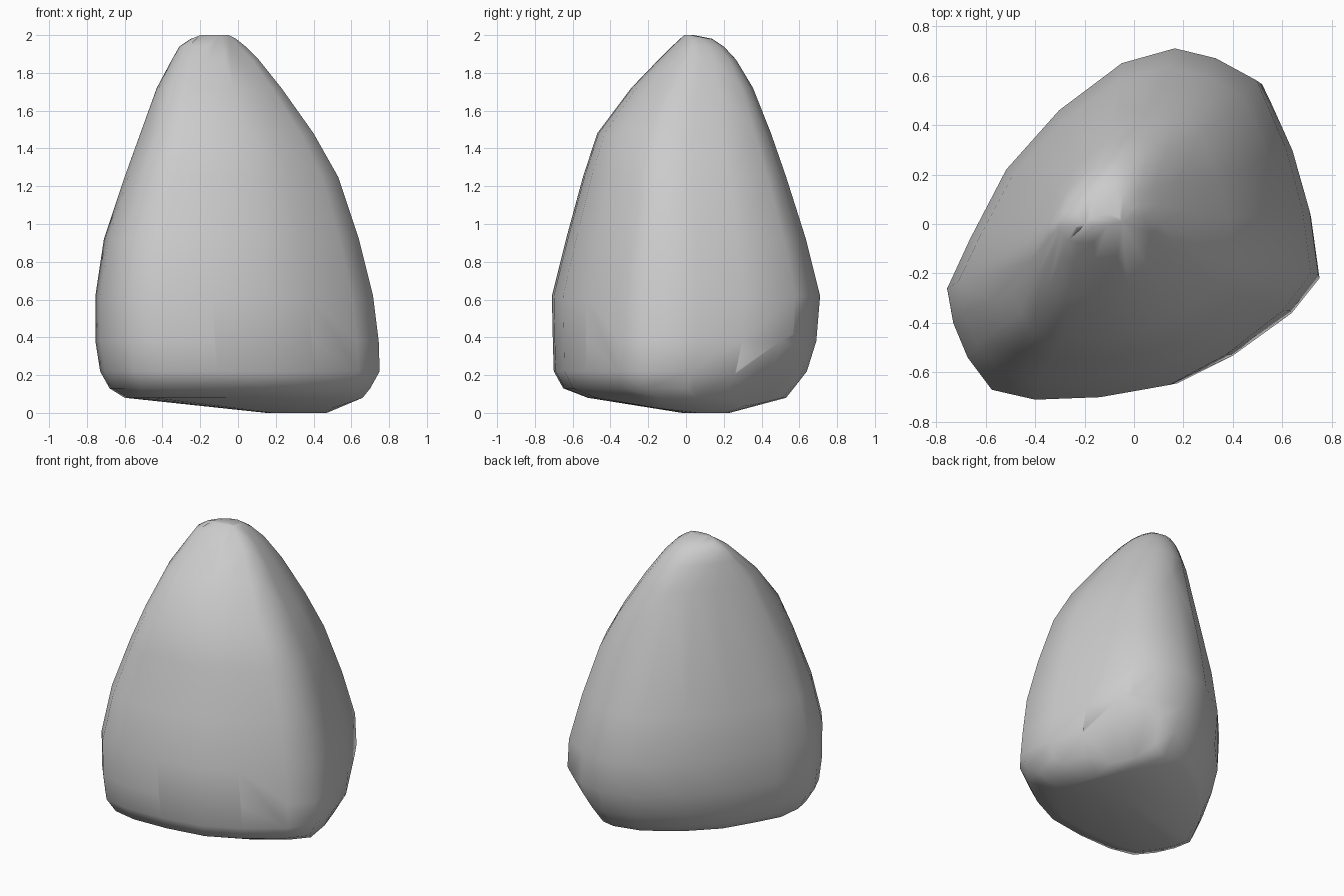
import bpy, bmesh
from mathutils import Vector

if "Cube" in bpy.data.objects:
    bpy.data.objects.remove(bpy.data.objects["Cube"])

# Plan outline of the boulder at its widest, counter-clockwise from the left tip
OUTLINE = [(-0.755, -0.26), (-0.73, -0.40), (-0.67, -0.54), (-0.57, -0.67), (-0.39, -0.71),
           (-0.12, -0.70), (0.17, -0.65), (0.40, -0.53), (0.64, -0.35), (0.755, -0.20),
           (0.72, 0.06), (0.65, 0.31), (0.53, 0.58), (0.36, 0.67), (0.19, 0.71),
           (-0.03, 0.65), (-0.29, 0.46), (-0.51, 0.22), (-0.66, -0.06)]

# Height levels: z, then left, right, front and back extents
LEVELS = [(0.00, 0.15, 0.47, -0.02, 0.23),
          (0.08, -0.60, 0.66, -0.52, 0.53),
          (0.13, -0.68, 0.70, -0.65, 0.57),
          (0.22, -0.73, 0.75, -0.70, 0.64),
          (0.38, -0.755, 0.745, -0.705, 0.69),
          (0.62, -0.755, 0.715, -0.71, 0.71),
          (0.92, -0.71, 0.64, -0.635, 0.635),
          (1.25, -0.60, 0.53, -0.545, 0.53),
          (1.48, -0.51, 0.40, -0.47, 0.45),
          (1.72, -0.43, 0.23, -0.29, 0.355),
          (1.87, -0.35, 0.11, -0.145, 0.265),
          (1.94, -0.31, 0.04, -0.075, 0.20),
          (1.98, -0.25, -0.01, -0.03, 0.14),
          (2.00, -0.20, -0.05, -0.01, 0.04)]

# Chipped facets: a point on the plane and its outward normal
CHIPS = [((0.332, -0.332, 1.55), (0.707, -0.707, 0.77)),   # upper right front
         ((0.332, -0.332, 1.55), (0.707, -0.707, 0.42)),   # middle right front
         ((0.361, 0.361, 0.0), (0.707, 0.707, -0.61))]     # undercut at the back right


def fit(value, half, low, high):
    return low + (value + half) / (2 * half) * (high - low)


def hull(bm):
    res = bmesh.ops.convex_hull(bm, input=bm.verts[:])
    inside = {e for e in res["geom_interior"] + res["geom_unused"]
              if isinstance(e, bmesh.types.BMVert)}
    bmesh.ops.delete(bm, geom=list(inside), context='VERTS')


# Boulder: the outline fitted to each level, wrapped in a convex skin
bm = bmesh.new()
for z, left, right, front, back in LEVELS:
    for x, y in OUTLINE:
        bm.verts.new((fit(x, 0.755, left, right), fit(y, 0.71, front, back), z))
bm.verts.new((0.5, -0.15, 0.025))   # low front right foot
hull(bm)

# Cut the chipped facets and close them
for point, normal in CHIPS:
    bmesh.ops.bisect_plane(bm, geom=bm.verts[:] + bm.edges[:] + bm.faces[:], dist=0.0005,
                           plane_co=Vector(point), plane_no=Vector(normal).normalized(),
                           clear_outer=True)
    bmesh.ops.holes_fill(bm, edges=[e for e in bm.edges if e.is_boundary])
bmesh.ops.remove_doubles(bm, verts=bm.verts[:], dist=0.02)
bmesh.ops.triangulate(bm, faces=bm.faces[:])
bmesh.ops.recalc_face_normals(bm, faces=bm.faces[:])

mesh = bpy.data.meshes.new("boulder")
bm.to_mesh(mesh)
bm.free()
for poly in mesh.polygons:
    poly.use_smooth = True
boulder = bpy.data.objects.new("boulder", mesh)
bpy.context.collection.objects.link(boulder)
